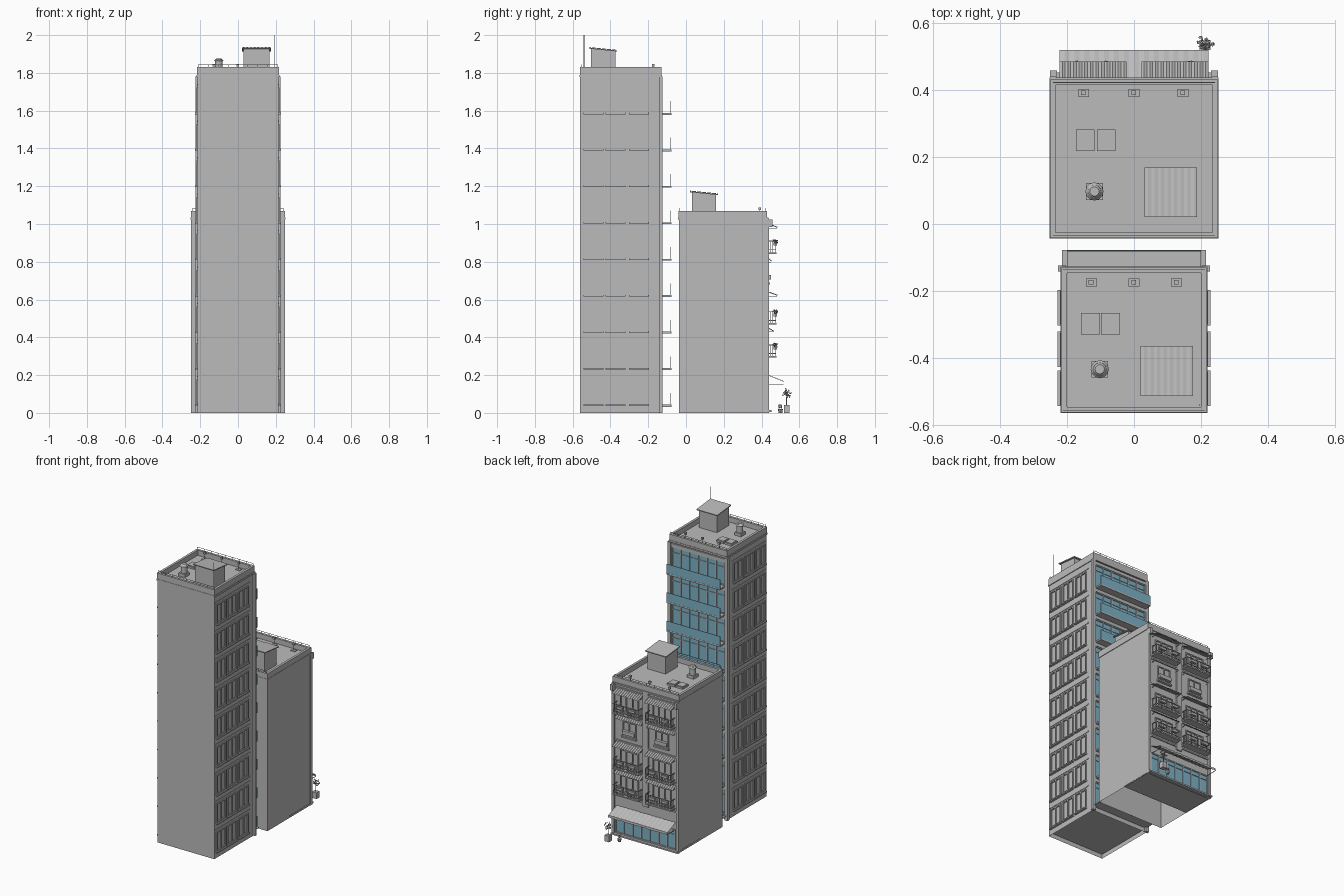
import bpy, bmesh, math, random
from mathutils import Vector, Matrix

if "Cube" in bpy.data.objects:
    bpy.data.objects.remove(bpy.data.objects["Cube"])

random.seed(4)


def material(name, rgb):
    m = bpy.data.materials.new(name)
    m.diffuse_color = (*rgb, 1)
    m.use_nodes = True
    m.node_tree.nodes["Principled BSDF"].inputs["Base Color"].default_value = m.diffuse_color
    return m


GREY = material("concrete_grey", (0.5, 0.5, 0.5))
GLASS = material("blue_glass", (0.21, 0.45, 0.58))


def finish(name, bm, mat):
    me = bpy.data.meshes.new(name)
    bm.to_mesh(me)
    bm.free()
    me.materials.append(mat)
    ob = bpy.data.objects.new(name, me)
    bpy.context.collection.objects.link(ob)
    return ob


def box(bm, x0, x1, y0, y1, z0, z1):
    c = Vector((x0 + x1, y0 + y1, z0 + z1)) / 2
    s = Matrix.Diagonal((abs(x1 - x0), abs(y1 - y0), abs(z1 - z0), 1))
    return bmesh.ops.create_cube(bm, size=1, matrix=Matrix.Translation(c) @ s)["verts"]


def cyl(bm, x, y, z0, z1, r, r2=None, n=12):
    bmesh.ops.create_cone(bm, cap_ends=True, segments=n, radius1=r, radius2=r if r2 is None else r2,
                          depth=z1 - z0, matrix=Matrix.Translation((x, y, (z0 + z1) / 2)))


def ring(bm, x0, x1, y0, y1, z0, z1, t):
    box(bm, x0, x1, y0, y0 + t, z0, z1)
    box(bm, x0, x1, y1 - t, y1, z0, z1)
    box(bm, x0, x0 + t, y0 + t, y1 - t, z0, z1)
    box(bm, x1 - t, x1, y0 + t, y1 - t, z0, z1)


def shell(name, x0, x1, y0, y1, z1):
    # walls and roof deck, open underneath
    bm = bmesh.new()
    box(bm, x0, x1, y0, y1, 0, z1)
    bm.faces.ensure_lookup_table()
    low = [f for f in bm.faces if f.calc_center_median().z < 1e-4]
    bmesh.ops.delete(bm, geom=low, context='FACES_ONLY')
    finish(name, bm, GREY)


def ribbed(bm, x0, x1, ya, za, yb, zb, n, h):
    # corrugated sheet sloping from (ya, za) to (yb, zb)
    prev = None
    for i in range(n + 1):
        x = x0 + (x1 - x0) * i / n
        d = h if i % 2 else 0
        pair = [bm.verts.new((x, ya, za + d)), bm.verts.new((x, yb, zb + d))]
        if prev:
            bm.faces.new((prev[0], prev[1], pair[1], pair[0]))
        prev = pair


def foliage(bm, x, y, z, r, n, leaf=0.008):
    for _ in range(n):
        v = Vector([random.gauss(0, 1) for _ in range(3)]).normalized() * r * random.uniform(.3, 1)
        rot = Matrix.Rotation(random.uniform(0, 6.28), 4, Vector((random.random(), random.random(), 1)).normalized())
        bmesh.ops.create_icosphere(bm, subdivisions=1, radius=leaf,
                                   matrix=Matrix.Translation(Vector((x, y, z)) + v) @ rot @ Matrix.Diagonal((1, .6, .35, 1)))


def rooftop(tag, z, top, stair, lights, vent, units, unit_y, rail):
    # stair house with a sloping ribbed roof
    x, y = stair
    bm = bmesh.new()
    vs = box(bm, x - .068, x + .068, y - .064, y + .064, z, top + .098)
    for v in vs:
        if v.co.z > top and v.co.y > y:
            v.co.z -= .013
    roof = box(bm, x - .078, x + .078, y - .074, y + .074, top + .098, top + .104)
    for v in roof:
        v.co.z -= (v.co.y - (y - .074)) * .1
    ribbed(bm, x - .078, x + .078, y - .074, top + .1045, y + .074, top + .0897, 16, .002)
    finish(tag + "_stair_house", bm, GREY)
    # skylights
    bm = bmesh.new()
    for lx in lights[0]:
        box(bm, lx - .028, lx + .028, lights[1] - .032, lights[1] + .032, z, z + .012)
        box(bm, lx - .024, lx + .024, lights[1] - .026, lights[1] + .028, z + .012, z + .016)
    finish(tag + "_skylights", bm, GREY)
    # round vent stack
    bm = bmesh.new()
    box(bm, vent[0] - .025, vent[0] + .025, vent[1] - .025, vent[1] + .025, z, z + .02)
    cyl(bm, *vent, z + .02, top + .04, .02)
    cyl(bm, *vent, top + .032, top + .046, .027, .014)
    finish(tag + "_vent_stack", bm, GREY)
    # lamp-like small roof units
    bm = bmesh.new()
    for ux in units:
        box(bm, ux - .016, ux + .016, unit_y - .012, unit_y + .012, z, z + .005)
        cyl(bm, ux, unit_y, z, top + .008, .002, n=6)
        box(bm, ux - .008, ux + .006, unit_y - .006, unit_y + .008, top + .004, top + .018)
    finish(tag + "_roof_units", bm, GREY)
    # thin guard rails
    bm = bmesh.new()
    x1, ys = rail
    for ry in ys:
        box(bm, -x1, x1, ry - .001, ry + .001, top + .013, top + .015)
        for i in range(9):
            px = -x1 + 2 * x1 * i / 8
            box(bm, px - .001, px + .001, ry - .001, ry + .001, top, top + .014)
    finish(tag + "_guard_rail", bm, GREY)


def window(bm, u0, u1, z0, z1, t, put, mullions=1):
    # rectangular frame with upright bars and a transom
    put(bm, u0, u0 + t, z0, z1)
    put(bm, u1 - t, u1, z0, z1)
    put(bm, u0 + t, u1 - t, z0, z0 + t)
    put(bm, u0 + t, u1 - t, z1 - t, z1)
    for i in range(mullions):
        u = u0 + (u1 - u0) * (i + 1) / (mullions + 1)
        put(bm, u - t / 2, u + t / 2, z0 + t, z1 - t)


LEVELS = [.04 + .193 * i for i in range(9)]

# ---- tall tower ----
shell("tower_walls", -.214, .214, -.56, -.14, 1.795)
bm = bmesh.new()
ring(bm, -.216, .216, -.562, -.13, 1.78, 1.83, .016)
ring(bm, -.219, .219, -.564, -.127, 1.778, 1.79, .006)
finish("tower_parapet", bm, GREY)

bm = bmesh.new()
for s in (-1, 1):
    box(bm, s * .202, s * .226, -.142, -.124, 0, 1.78)
finish("tower_pilasters", bm, GREY)

slabs, panes, bars, rails = [bmesh.new() for _ in range(4)]
for z in LEVELS:
    box(slabs, -.2, .2, -.14, -.078, z - .006, z + .004)
    box(panes, -.2, .2, -.14, -.136, z + .004, z + .165)
    box(slabs, -.202, .202, -.14, -.128, z + .165, z + .187)
    front = lambda b, a, c, e, f: box(b, a, c, -.137, -.131, e, f)
    window(bars, -.2, .2, z + .004, z + .165, .006, front, 5)
    box(bars, -.2, .2, -.137, -.132, z + .125, z + .129)
    box(rails, -.2, .2, -.082, -.079, z + .004, z + .066)
box(slabs, -.214, .214, -.56, -.078, 0.03, .034)
finish("tower_balcony_slabs", slabs, GREY)
finish("tower_glazing", panes, GLASS)
finish("tower_window_bars", bars, GREY)
finish("tower_glass_railings", rails, GLASS)

bm = bmesh.new()
for s in (-1, 1):
    side = lambda b, a, c, e, f: box(b, s * .213, s * .221, a, c, e, f)
    for z in LEVELS:
        for y0 in (-.54, -.423, -.30):
            window(bm, y0, y0 + .1, z + .006, z + .138, .008, side, 1)
            box(bm, s * .213, s * .228, y0 - .003, y0 + .103, z - .003, z + .005)
        box(bm, s * .213, s * .217, -.55, -.18, z + .15, z + .156)
finish("tower_side_windows", bm, GREY)

rooftop("tower", 1.795, 1.83, (.098, -.438), ((-.13, -.07), -.297), (-.102, -.433),
        (-.127, 0, .127), -.175, (.21, (-.555, -.135)))
bm = bmesh.new()
cyl(bm, .195, -.54, 1.79, 2.0, .002, n=6)
finish("tower_antenna", bm, GREY)

# ---- low apartment block ----
shell("block_walls", -.248, .248, -.038, .428, 1.035)
bm = bmesh.new()
ring(bm, -.25, .25, -.041, .43, 1.03, 1.07, .016)
ring(bm, -.252, .252, -.043, .436, 1.024, 1.034, .006)
finish("block_parapet", bm, GREY)
rooftop("block", 1.035, 1.07, (.11, .095), ((-.145, -.083), .25), (-.118, .097),
        (-.15, 0, .146), .39, (.24, (-.035, .422)))

bm = bmesh.new()
for s in (-1, 1):
    box(bm, s * .232, s * .25, .42, .44, 0, 1.03)
    box(bm, s * .23, s * .25, .42, .458, .985, 1.025)
box(bm, -.02, .02, .42, .436, .25, 1.03)
for z in (.27, .455, .64, .82, 1.0):
    box(bm, -.235, .235, .42, .435, z, z + .01)
finish("block_facade_trim", bm, GREY)

# shop front with awning and step
bm = bmesh.new()
box(bm, -.225, .225, .427, .431, .025, .15)
finish("shop_glass", bm, GLASS)
bm = bmesh.new()
front = lambda b, a, c, e, f: box(b, a, c, .43, .436, e, f)
window(bm, -.228, .228, .015, .155, .008, front, 6)
box(bm, -.228, .228, .43, .436, .118, .122)
finish("shop_frames", bm, GREY)
bm = bmesh.new()
box(bm, -.25, .25, .2, .452, .004, .014)
finish("shop_floor_step", bm, GREY)
bm = bmesh.new()
ribbed(bm, -.222, .222, .43, .2, .518, .165, 30, .003)
ribbed(bm, -.222, .222, .518, .165, .519, .15, 30, .003)
for s in (-1, 1):
    box(bm, s * .22, s * .217, .43, .515, .149, .152)
finish("shop_awning", bm, GREY)

# upper floors: doors, balconies, awnings
doors, decks, railing, sheets, boxes = [bmesh.new() for _ in range(5)]
for s in (-1, 1):
    c = s * .122
    for z in (.85, .475, .30):
        box(decks, c - .097, c + .097, .428, .478, z - .008, z)
        for zz in (z + .012, z + .058):
            box(railing, c - .096, c + .096, .473, .477, zz, zz + .004)
            for e in (-.094, .094):
                box(railing, c + e - .002, c + e + .002, .43, .475, zz, zz + .004)
        for i in range(17):
            x = c - .094 + .188 * i / 16
            box(railing, x - .001, x + .001, .474, .476, z, z + .06)
        for e in (-.094, .094):
            for i in range(4):
                y = .437 + i * .011
                box(railing, c + e - .001, c + e + .001, y, y + .002, z, z + .06)
        window(doors, c - .07, c + .07, z, z + .118, .007, front, 2)
        # planters hung on the railing
        for e in (-.05, .045):
            box(boxes, c + e - .022, c + e + .022, .462, .482, z + .035, z + .05)
            foliage(boxes, c + e, .472, z + .058, .014, 8, .006)
    # plain windows with sill boxes
    window(doors, c - .05, c + .05, .69, .79, .007, front, 1)
    box(boxes, c - .055, c + .055, .428, .446, .68, .69)
    box(boxes, c - .045, c + .045, .43, .45, .705, .73)
    for z, out in ((1.0, .485), (.82, .455), (.64, .485), (.45, .465)):
        ribbed(sheets, c - .1, c + .1, .43, z, out, z - .02, 24, .005)
        for e in (-.095, .095):
            box(sheets, c + e - .001, c + e + .001, .43, out - .004, z - .023, z - .02)
finish("block_door_frames", doors, GREY)
finish("block_balcony_decks", decks, GREY)
finish("block_balcony_railings", railing, GREY)
finish("block_corrugated_awnings", sheets, GREY)
finish("block_planters", boxes, GREY)

# street plants
bm = bmesh.new()
box(bm, .195, .228, .518, .548, 0, .042)
cyl(bm, .211, .533, .04, .1, .003, .002, 6)
foliage(bm, .211, .533, .103, .027, 34, .007)
cyl(bm, .15, .5, 0, .02, .01, .013, 8)
foliage(bm, .15, .5, .033, .016, 14, .006)
finish("potted_tree", bm, GREY)
